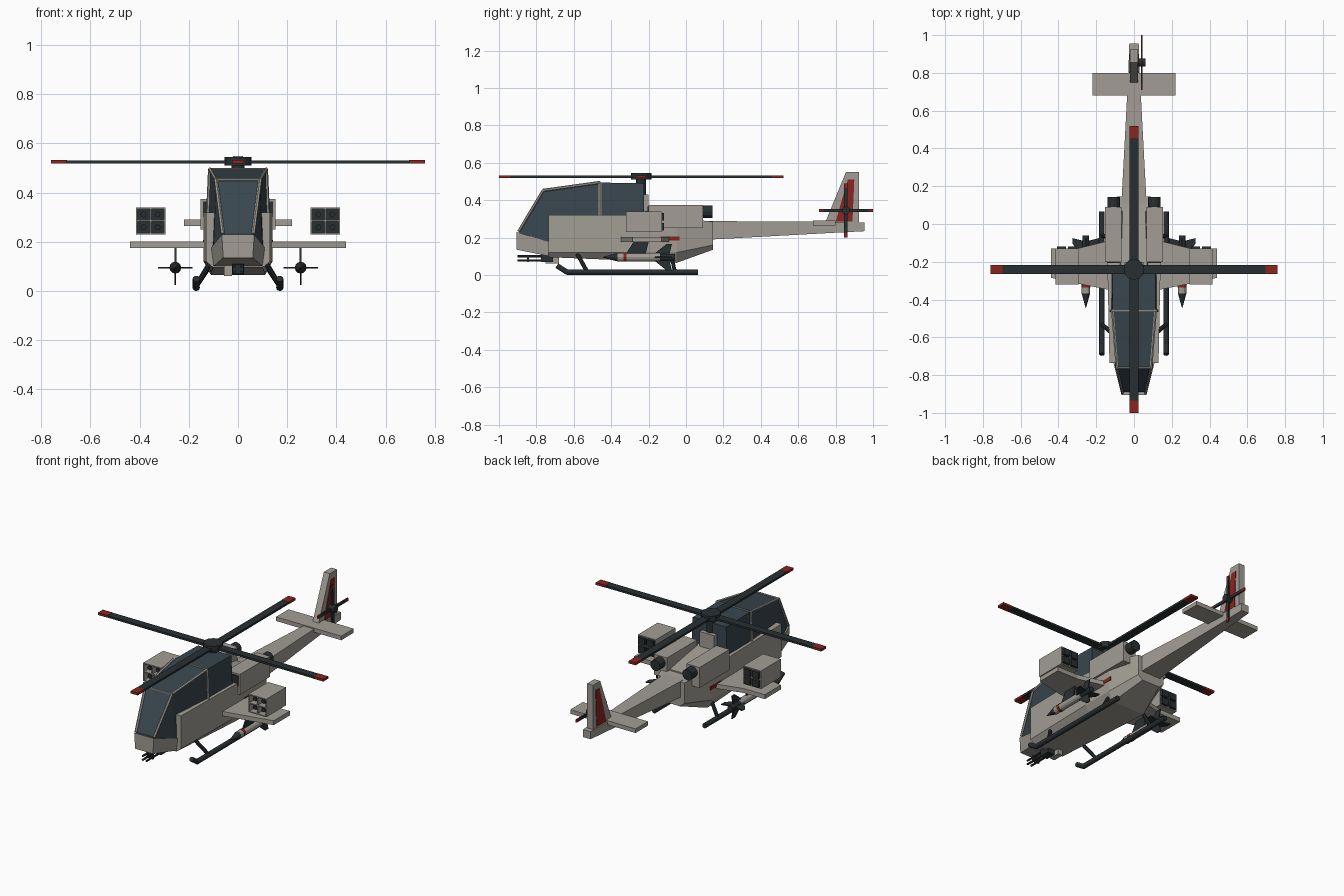
import bpy, bmesh, math
from mathutils import Vector

if "Cube" in bpy.data.objects:
    bpy.data.objects.remove(bpy.data.objects["Cube"])


def material(name, rgb):
    m = bpy.data.materials.new(name)
    m.diffuse_color = (*rgb, 1)
    m.use_nodes = True
    m.node_tree.nodes["Principled BSDF"].inputs["Base Color"].default_value = m.diffuse_color
    return m


HULL = material("hull_paint", (0.36, 0.34, 0.30))
DARK = material("dark_metal", (0.022, 0.028, 0.031))
GLASS = material("tinted_glass", (0.040, 0.062, 0.077))
RED = material("red_paint", (0.25, 0.018, 0.014))


def finish(name, bm, mat):
    bmesh.ops.recalc_face_normals(bm, faces=bm.faces)
    me = bpy.data.meshes.new(name)
    bm.to_mesh(me)
    bm.free()
    me.materials.append(mat)
    ob = bpy.data.objects.new(name, me)
    bpy.context.collection.objects.link(ob)
    return ob


def skin(name, rings, mat):
    """Join rings of points with quads and cap both ends."""
    bm = bmesh.new()
    vs = [[bm.verts.new(p) for p in r] for r in rings]
    n = len(vs[0])
    for a, b in zip(vs, vs[1:]):
        for i in range(n):
            bm.faces.new((a[i], a[(i + 1) % n], b[(i + 1) % n], b[i]))
    bm.faces.new(vs[0])
    bm.faces.new(vs[-1])
    return finish(name, bm, mat)


def loft(name, sections, mat):
    """Symmetric hull from (y, half profile of (x, z) from bottom to top)."""
    return skin(name, [[(x, y, z) for x, z in h] + [(-x, y, z) for x, z in reversed(h)]
                       for y, h in sections], mat)


def box(name, x, y, z, mat):
    return skin(name, [[(a, y[0], z[0]), (a, y[1], z[0]), (a, y[1], z[1]), (a, y[0], z[1])]
                       for a in x], mat)


def plate(name, yz, x, mat):
    """Side-view outline given thickness in x."""
    return skin(name, [[(a, *p) for p in yz] for a in x], mat)


def rod(name, p, q, r, mat, r2=None, sides=12):
    p, q = Vector(p), Vector(q)
    bm = bmesh.new()
    bmesh.ops.create_cone(bm, cap_ends=True, segments=sides, radius1=r,
                          radius2=r if r2 is None else r2, depth=(q - p).length)
    rot = (q - p).to_track_quat('Z', 'Y')
    for v in bm.verts:
        v.co = rot @ v.co + (p + q) / 2
    return finish(name, bm, mat)


# fuselage, nose and tail boom
loft("fuselage", [
    (-0.735, [(0.10, 0.095), (0.13, 0.12), (0.13, 0.32)]),
    (-0.25, [(0.11, 0.075), (0.14, 0.12), (0.14, 0.32)]),
    (-0.05, [(0.11, 0.065), (0.14, 0.12), (0.14, 0.305)]),
    (0.145, [(0.06, 0.135), (0.09, 0.16), (0.09, 0.285)])], HULL)
loft("nose", [
    (-0.905, [(0.06, 0.135), (0.066, 0.23)]),
    (-0.73, [(0.10, 0.10), (0.11, 0.175)])], HULL)
loft("tail_boom", [
    (0.05, [(0.07, 0.18), (0.072, 0.29)]),
    (0.14, [(0.065, 0.19), (0.065, 0.288)]),
    (0.80, [(0.03, 0.226), (0.03, 0.284)]),
    (0.955, [(0.025, 0.234), (0.025, 0.28)])], HULL)

# canopy glass and its frame bars
loft("canopy_glass", [
    (-0.89, [(0.06, 0.18), (0.06, 0.235)]),
    (-0.76, [(0.10, 0.17), (0.088, 0.452)]),
    (-0.46, [(0.122, 0.20), (0.113, 0.494)]),
    (-0.225, [(0.122, 0.25), (0.113, 0.49)])], GLASS)
for s in (1, -1):
    path = [(s * 0.062, -0.895, 0.232), (s * 0.09, -0.763, 0.453), (s * 0.114, -0.46, 0.495),
            (s * 0.122, -0.46, 0.31)]
    for a, b in zip(path, path[1:]):
        rod("canopy_frame", a, b, 0.008, HULL, sides=6)
rod("canopy_top_bar", (-0.114, -0.46, 0.494), (0.114, -0.46, 0.494), 0.006, HULL, sides=6)
rod("windscreen_top_bar", (-0.09, -0.763, 0.453), (0.09, -0.763, 0.453), 0.006, HULL, sides=6)

# mast fairing and spine
box("mast_fairing", (-0.05, 0.05), (-0.235, -0.2), (0.28, 0.43), HULL)
loft("engine_deck", [
    (-0.23, [(0.08, 0.29), (0.07, 0.345)]),
    (0.07, [(0.07, 0.28), (0.06, 0.30)])], HULL)

# main rotor
CY, CZ = -0.24, 0.525
rod("rotor_mast", (0, CY, 0.38), (0, CY, 0.515), 0.026, DARK)
rod("rotor_hub", (0, CY, 0.51), (0, CY, 0.545), 0.055, DARK)
for k in range(4):
    c, s = round(math.cos(k * math.pi / 2)), round(math.sin(k * math.pi / 2))
    for name, a, b, t, mat in (("rotor_blade", 0.03, 0.70, 0.006, DARK),
                               ("rotor_blade_tip", 0.695, 0.76, 0.007, RED)):
        xs = sorted((a * c - 0.024 * abs(s), b * c + 0.024 * abs(s)))
        ys = sorted((a * s - 0.024 * abs(c), b * s + 0.024 * abs(c)))
        if c < 0:
            xs = (-b, -a)
        if s < 0:
            ys = (-b, -a)
        box(name, xs, [CY + v for v in ys], (CZ - t, CZ + t), mat)

# tail surfaces
plate("tail_fin", [(0.74, 0.27), (0.855, 0.55), (0.925, 0.55), (0.925, 0.26)], (-0.02, 0.02), HULL)
plate("rudder_panel", [(0.80, 0.285), (0.865, 0.51), (0.90, 0.51), (0.89, 0.285)],
      (-0.023, 0.023), RED)
box("stabilizer", (-0.22, 0.22), (0.68, 0.80), (0.265, 0.29), HULL)

# tail rotor
TY, TZ = 0.855, 0.345
rod("tail_rotor_hub", (0.0, TY, TZ), (0.062, TY, TZ), 0.022, DARK)
X = (0.036, 0.044)
box("tail_rotor_blade", X, (TY - 0.12, TY + 0.12), (TZ - 0.009, TZ + 0.009), DARK)
box("tail_rotor_blade", X, (TY - 0.009, TY + 0.009), (TZ - 0.12, TZ + 0.12), DARK)
for s in (1, -1):
    e = sorted((s * 0.118, s * 0.145))
    box("tail_rotor_tip", X, (TY + e[0], TY + e[1]), (TZ - 0.009, TZ + 0.009), RED)
    box("tail_rotor_tip", X, (TY - 0.009, TY + 0.009), (TZ + e[0], TZ + e[1]), RED)

# nose gun
box("gun_turret", (-0.024, 0.024), (-0.775, -0.71), (0.068, 0.118), DARK)
box("ammo_box", (-0.056, -0.024), (-0.75, -0.68), (0.062, 0.12), HULL)
for s in (1, -1):
    for z in (0.077, 0.1):
        rod("gun_barrel", (s * 0.013, -0.90, z), (s * 0.013, -0.77, z), 0.006, DARK, sides=8)
box("barrel_clamp", (-0.022, 0.022), (-0.85, -0.84), (0.07, 0.107), DARK)

for s in (1, -1):
    # engines
    box("engine", (s * 0.065, s * 0.153), (-0.2, 0.09), (0.25, 0.375), HULL)
    box("engine_intake", (s * 0.078, s * 0.143), (-0.206, -0.19), (0.30, 0.365), DARK)
    rod("engine_exhaust", (s * 0.108, 0.08, 0.338), (s * 0.108, 0.143, 0.338), 0.033, DARK)

    # stub wing and side stripe
    skin("stub_wing", [[(s * x, a, z), (s * x, b, z), (s * x, b, z + 0.027), (s * x, a, z + 0.027)]
                       for x, a, b, z in ((0.10, -0.355, -0.08, 0.175),
                                          (0.30, -0.315, -0.13, 0.175),
                                          (0.44, -0.285, -0.13, 0.175))], HULL)
    box("side_stripe", (s * 0.13, s * 0.143), (-0.14, -0.035), (0.185, 0.207), RED)

    # rocket pod: four open cells with a tube and rear cap each
    box("pod_core", (s * 0.297, s * 0.413), (-0.28, -0.135), (0.232, 0.338), DARK)
    for i in range(3):
        x, z = 0.295 + i * 0.057, 0.23 + i * 0.052
        box("pod_wall", (s * x, s * (x + 0.006)), (-0.32, -0.13), (0.23, 0.34), HULL)
        box("pod_shelf", (s * 0.295, s * 0.415), (-0.32, -0.13), (z, z + 0.006), HULL)
    for x in (0.327, 0.384):
        for z in (0.259, 0.311):
            rod("pod_rocket", (s * x, -0.305, z), (s * x, -0.27, z), 0.012, DARK, sides=8)
            box("pod_rear_cap", (s * (x - 0.023), s * (x + 0.023)), (-0.14, -0.118),
                (z - 0.02, z + 0.02), DARK)

    # missile
    mx, mz = s * 0.255, 0.095
    for name, a, b, r, r2, mat in (("missile_nose", -0.365, -0.445, 0.023, 0.001, DARK),
                                   ("missile_body", -0.37, -0.14, 0.022, 0.022, HULL),
                                   ("missile_band", -0.335, -0.318, 0.024, 0.024, RED),
                                   ("missile_tail", -0.145, -0.06, 0.018, 0.018, DARK)):
        rod(name, (mx, a, mz), (mx, b, mz), r, mat, r2)
    fin = [(0.01, -0.18), (0.07, -0.105), (0.07, -0.075), (0.01, -0.09)]
    for d in (1, -1):
        plate("missile_fin", [(y, mz + d * r) for r, y in fin], (mx - 0.003, mx + 0.003), DARK)
        skin("missile_fin", [[(mx + d * r, y, z) for r, y in fin]
                             for z in (mz - 0.003, mz + 0.003)], DARK)
    plate("missile_pylon", [(-0.32, 0.115), (-0.28, 0.177), (-0.2, 0.177), (-0.215, 0.115)],
          (mx - 0.004, mx + 0.004), DARK)

    # landing skid and struts
    sx = s * 0.17
    rod("skid", (sx, -0.64, 0.015), (sx, 0.065, 0.015), 0.015, DARK)
    rod("skid_toe", (sx, -0.635, 0.014), (sx, -0.69, 0.05), 0.014, DARK)
    rod("front_strut", (sx, -0.53, 0.02), (s * 0.11, -0.585, 0.12), 0.011, DARK, sides=8)
    rod("rear_strut", (sx, -0.06, 0.02), (s * 0.11, -0.08, 0.11), 0.011, DARK, sides=8)
